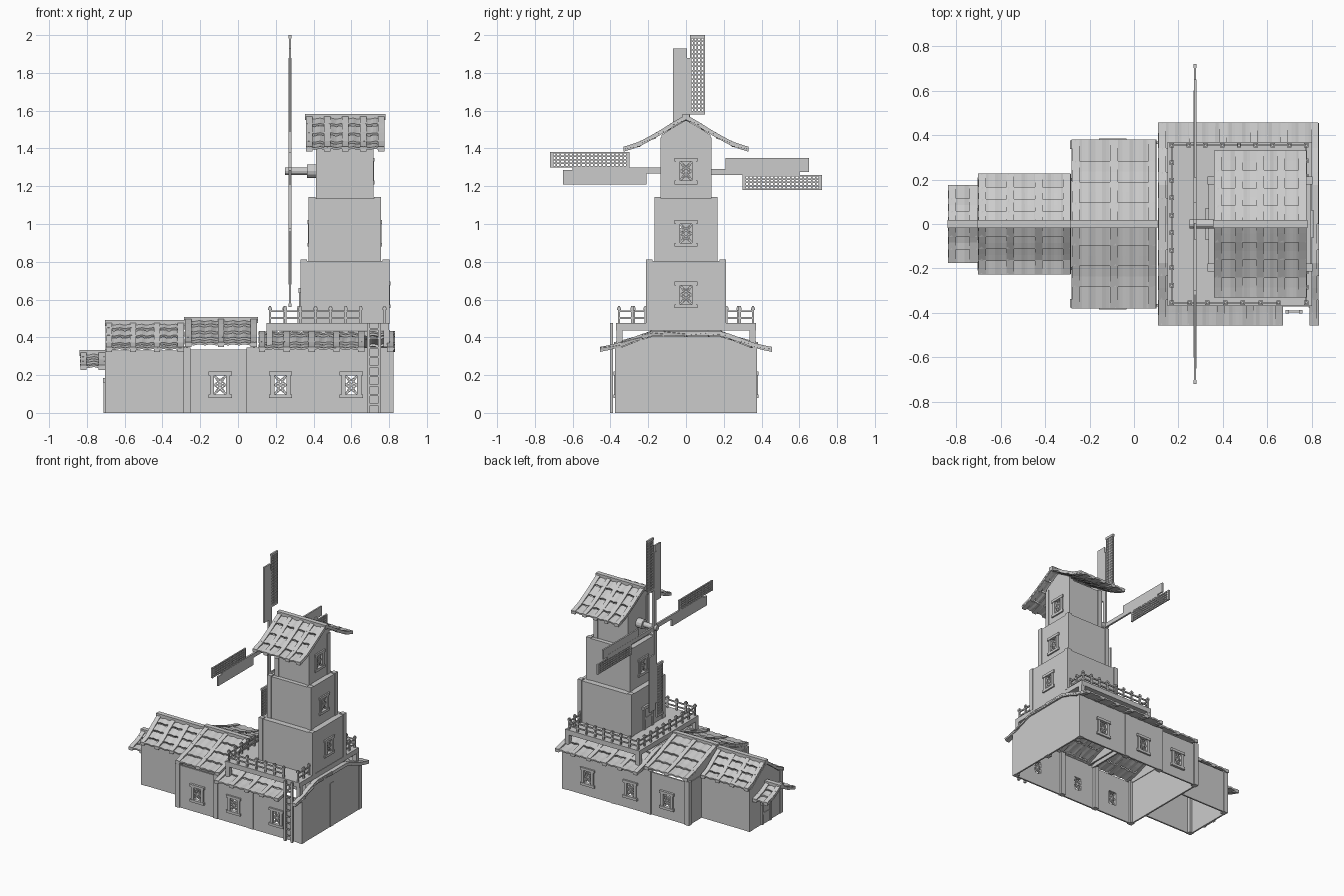
import bpy, bmesh, math
from mathutils import Matrix, Vector

if "Cube" in bpy.data.objects:
    bpy.data.objects.remove(bpy.data.objects["Cube"])

grey = bpy.data.materials.new("plain grey")
grey.use_nodes = True
COLOR = (0.6, 0.6, 0.6, 1)
grey.diffuse_color = COLOR
grey.node_tree.nodes["Principled BSDF"].inputs["Base Color"].default_value = COLOR


def finish(name, bm):
    bmesh.ops.recalc_face_normals(bm, faces=bm.faces)
    me = bpy.data.meshes.new(name)
    bm.to_mesh(me)
    bm.free()
    me.materials.append(grey)
    return place(name, me)


def place(name, me, loc=(0, 0, 0), rot=(0, 0, 0)):
    ob = bpy.data.objects.new(name, me)
    ob.location, ob.rotation_euler = loc, rot
    bpy.context.collection.objects.link(ob)
    return ob


def box(bm, x0, x1, y0, y1, z0, z1, turn=0):
    m = (Matrix.Translation(((x0 + x1) / 2, (y0 + y1) / 2, (z0 + z1) / 2))
         @ Matrix.Rotation(turn, 4, 'Y') @ Matrix.Diagonal((x1 - x0, y1 - y0, z1 - z0, 1)))
    bmesh.ops.create_cube(bm, size=1, matrix=m)


def boxes(name, items):
    bm = bmesh.new()
    for b in items:
        box(bm, *b)
    return finish(name, bm)


# Wall sheet with window openings; axis is the direction it faces
HW, HH, T = 0.033, 0.052, 0.006


def wall(name, axis, pos, a0, a1, z0, z1, holes=()):
    spans, a = [], a0
    for c, zc in holes:
        spans += [(a, c - HW, z0, z1), (c - HW, c + HW, z0, zc - HH), (c - HW, c + HW, zc + HH, z1)]
        a = c + HW
    spans.append((a, a1, z0, z1))
    if axis == 'x':
        boxes(name, [(pos - T, pos + T, p, q, r, s) for p, q, r, s in spans])
    else:
        boxes(name, [(p, q, pos - T, pos + T, r, s) for p, q, r, s in spans])


def extrude_x(bm, pts, x0, x1):
    face = bm.faces.new([bm.verts.new((x0, y, z)) for y, z in pts])
    new = bmesh.ops.extrude_face_region(bm, geom=[face])["geom"]
    bmesh.ops.translate(bm, vec=(x1 - x0, 0, 0), verts=[v for v in new if isinstance(v, bmesh.types.BMVert)])


def gable(name, x, prof, base, half):
    inner = [(y, z - 0.015) for y, z in prof if y < half]
    (ya, za), (yb, zb) = [(p, q) for p, q in zip(prof, prof[1:]) if p[0] < half <= q[0]][0]
    edge = za + (zb - za) * (half - ya) / (yb - ya) - 0.015
    side = inner + [(half, max(edge, base + 0.004)), (half, base)]
    pts = [(-y, z) for y, z in reversed(side) if y > 0] + [p for p in side]
    bm = bmesh.new()
    extrude_x(bm, pts, x - T, x + T)
    finish(name, bm)


# Roof slope: overlapping wavy tile rows with raised battens
def slope(name, x0, x1, prof, rows, sign, battens):
    lens = [0]
    for p, q in zip(prof, prof[1:]):
        lens.append(lens[-1] + math.dist(p, q))

    def at(t):
        d = t * lens[-1]
        for i in range(len(prof) - 1):
            if d <= lens[i + 1] + 1e-6:
                return Vector(prof[i]).lerp(Vector(prof[i + 1]), (d - lens[i]) / (lens[i + 1] - lens[i]))

    n = max(2, round((x1 - x0) / 0.015))
    bm = bmesh.new()
    for r in range(rows):
        grid = []
        for j in range(3):
            y, z = at((r + j / 2) / rows)
            z += 0.006 * j - 0.006
            grid.append([bm.verts.new((x0 + (x1 - x0) * i / n, sign * y,
                                       z + 0.003 * math.sin(i * 1.6))) for i in range(n + 1)])
        for a, b in zip(grid, grid[1:]):
            for i in range(n):
                bm.faces.new((a[i], a[i + 1], b[i + 1], b[i]))
    tiles = finish(name + "_tiles", bm)
    mod = tiles.modifiers.new("thickness", 'SOLIDIFY')
    mod.thickness, mod.offset = 0.012, 0

    bm = bmesh.new()
    line = [at(i / 8) for i in range(9)]
    pts = [(sign * y, z + 0.014) for y, z in line] + [(sign * y, z - 0.012) for y, z in reversed(line)]
    for i in range(battens):
        c = x0 + 0.017 + (x1 - x0 - 0.034) * i / max(1, battens - 1)
        extrude_x(bm, pts, c - 0.017, c + 0.017)
    finish(name + "_battens", bm)


def roof(name, x0, x1, prof, rows, battens, ridge=True):
    for side, sign in (("front", -1), ("back", 1)):
        slope(f"{name}_{side}", x0, x1, prof, rows, sign, battens)
    if ridge:
        z = prof[0][1]
        boxes(name + "_ridge", [(x0 - 0.005, x1 + 0.005, -0.018, 0.018, z - 0.015, z + 0.018)])


# Roof profiles from ridge to eave
TOWER = [(0, 1.565), (0.07, 1.525), (0.14, 1.48), (0.25, 1.42), (0.33, 1.395)]
MAIN = [(0, 0.42), (0.18, 0.42), (0.26, 0.395), (0.36, 0.355), (0.455, 0.335)]
MIDDLE = [(0, 0.49), (0.1, 0.455), (0.25, 0.395), (0.38, 0.36)]
END = [(0, 0.475), (0.08, 0.42), (0.16, 0.36), (0.225, 0.335)]
PORCH = [(0, 0.315), (0.08, 0.27), (0.175, 0.24)]

roof("tower_roof", 0.36, 0.775, TOWER, 4, 5)
roof("middle_roof", -0.28, 0.10, MIDDLE, 4, 3)
roof("end_roof", -0.70, -0.285, END, 4, 4)
roof("porch_roof", -0.835, -0.705, PORCH, 3, 2)
slope("main_roof_back", 0.11, 0.83, MAIN, 4, 1, 6)
slope("main_roof_front", 0.11, 0.67, MAIN, 4, -1, 5)
slope("main_roof_verge", 0.79, 0.83, MAIN, 4, -1, 1)

# House walls and gables
WZ = 0.148
for side, s in (("front", -1), ("back", 1)):
    wall(f"main_wall_{side}", 'y', s * 0.365, 0.07, 0.82, 0, 0.345, [(0.225, WZ), (0.60, WZ)])
    wall(f"middle_wall_{side}", 'y', s * 0.36, -0.28, 0.07, 0, 0.335, [(-0.095, WZ)])
    wall(f"end_wall_{side}", 'y', s * 0.2, -0.70, -0.28, 0, 0.33)
wall("main_wall_right", 'x', 0.815, -0.365, 0.365, 0, 0.345)
wall("middle_wall_left", 'x', -0.275, -0.36, 0.36, 0, 0.335)
wall("end_wall_left", 'x', -0.695, -0.2, 0.2, 0, 0.33)
gable("main_gable_right", 0.815, MAIN, 0.34, 0.365)
gable("main_gable_left", 0.12, MAIN, 0.34, 0.365)
gable("middle_gable_left", -0.27, MIDDLE, 0.33, 0.36)
gable("middle_gable_right", 0.085, MIDDLE, 0.33, 0.36)
gable("end_gable", -0.695, END, 0.325, 0.2)


def posts(name, places, z0, z1, h=0.019):
    boxes(name, [(x - h, x + h, y - h, y + h, z0, z1) for x, y in places])


posts("house_posts", [(x, s * 0.357) for x in (-0.27, 0.065, 0.375, 0.805) for s in (-1, 1)], 0, 0.345)
posts("end_house_posts", [(-0.685, -0.19), (-0.685, 0.19)], 0, 0.335)
posts("gable_post", [(0.805, 0)], 0, 0.345)

# Tower storeys: x range, half depth, height range, window heights on right and left
STAGES = [(0.335, 0.797, 0.208, 0.47, 0.805, 0.625, None),
          (0.378, 0.752, 0.163, 0.80, 1.135, 0.95, 0.95),
          (0.418, 0.712, 0.13, 1.13, 1.45, 1.28, None)]
for i, (x0, x1, h, z0, z1, wr, wl) in enumerate(STAGES):
    n = f"tower_storey_{i + 1}"
    wall(n + "_front", 'y', -h + T, x0, x1, z0, z1)
    wall(n + "_back", 'y', h - T, x0, x1, z0, z1)
    wall(n + "_right", 'x', x1 - T, -h, h, z0, z1, [(0, wr)])
    wall(n + "_left", 'x', x0 + T, -h, h, z0, z1, [(0, wl)] if wl else ())
    posts(n + "_posts", [(x, y) for x in (x0 + 0.013, x1 - 0.013) for y in (0.013 - h, h - 0.013)],
          z0, z1 + 0.007, 0.018)
    if i < 2:
        boxes(n + "_cap", [(x0, x1, -h, h, z1 - 0.012, z1)])
gable("tower_gable_right", 0.706, TOWER, 1.44, 0.13)
gable("tower_gable_left", 0.424, TOWER, 1.44, 0.13)

# Lattice window, built once facing the front
bm = bmesh.new()
for s in (-1, 1):
    box(bm, s * 0.042 - 0.011, s * 0.042 + 0.011, -0.013, 0.008, -0.055, 0.055)
    box(bm, -0.062, 0.062, -0.017, 0.008, s * 0.06 - 0.01, s * 0.06 + 0.01)
    box(bm, -0.004, 0.004, -0.004, 0.004, -0.06, 0.06, s * 0.56)
    for c in (-0.026, 0.026):
        box(bm, -0.003, 0.003, -0.004, 0.004, c - 0.04, c + 0.04, s * 0.9)
box(bm, -0.033, 0.033, -0.004, 0.004, -0.004, 0.004)
window = finish("window_front_1", bm)
window.location = (-0.095, -0.367, WZ)
for i, x in enumerate((0.225, 0.60)):
    place(f"window_front_{i + 2}", window.data, (x, -0.367, WZ))
for i, x in enumerate((-0.095, 0.225, 0.60)):
    place(f"window_back_{i + 1}", window.data, (x, 0.367, WZ), (0, 0, math.pi))
for i, (x0, x1, h, z0, z1, wr, wl) in enumerate(STAGES):
    place(f"tower_window_right_{i + 1}", window.data, (x1 - T, 0, wr), (0, 0, math.pi / 2))
    if wl:
        place("tower_window_left", window.data, (x0 + T, 0, wl), (0, 0, -math.pi / 2))

# Doors
door = boxes("tower_door", [(-0.04, 0.04, -0.008, 0.008, 0, 0.165), (-0.06, -0.038, -0.014, 0.008, 0, 0.165),
                            (0.038, 0.06, -0.014, 0.008, 0, 0.165), (-0.07, 0.07, -0.018, 0.008, 0.16, 0.185),
                            (-0.04, 0.04, -0.012, 0, 0.075, 0.09)])
door.location, door.rotation_euler = (0.338, 0, 0.475), (0, 0, -math.pi / 2)
place("house_door", door.data, (-0.698, 0, 0), (0, 0, -math.pi / 2))

# Deck with supports
boxes("deck", [(0.15, 0.80, -0.37, 0.37, 0.437, 0.475)])
posts("deck_supports", [(x, y) for x in (0.167, 0.785) for y in (-0.353, 0.353)], 0.35, 0.44, 0.016)

# Railing
rail = []


def fence(x0, y0, x1, y1):
    n = max(1, round(math.dist((x0, y0), (x1, y1)) / 0.078))
    for z in (0.503, 0.538):
        rail.append((min(x0, x1) - 0.004, max(x0, x1) + 0.004, min(y0, y1) - 0.004,
                     max(y0, y1) + 0.004, z - 0.005, z + 0.005))
    for i in range(n + 1):
        x, y = x0 + (x1 - x0) * i / n, y0 + (y1 - y0) * i / n
        rail.append((x - 0.006, x + 0.006, y - 0.006, y + 0.006, 0.47, 0.565))
        rail.append((x - 0.01, x + 0.01, y - 0.01, y + 0.01, 0.545, 0.558))


fence(0.17, -0.355, 0.65, -0.355)
fence(0.17, 0.355, 0.775, 0.355)
fence(0.17, -0.355, 0.17, 0.355)
fence(0.775, 0.215, 0.775, 0.355)
fence(0.775, -0.355, 0.775, -0.215)
boxes("railing", rail)

# Ladder
boxes("ladder", [(x - 0.008, x + 0.008, -0.402, -0.386, 0, 0.475) for x in (0.69, 0.75)]
      + [(0.69, 0.75, -0.398, -0.39, z / 100, z / 100 + 0.01) for z in range(4, 47, 5)])

# Sails: solid board and lattice panel on each arm
HUB = (0.275, 0, 1.28)
parts = [(-0.007, 0.007, -0.012, 0.02, 0, 0.6), (-0.006, 0.006, -0.07, 0.005, 0.21, 0.65),
         (-0.007, 0.007, 0.02, 0.10, 0.30, 0.318), (-0.007, 0.007, 0.02, 0.10, 0.702, 0.72)]
parts += [(-0.005, 0.005, y - 0.004, y + 0.004, 0.30, 0.72) for y in (0.024, 0.042, 0.06, 0.078, 0.096)]
parts += [(-0.005, 0.005, 0.02, 0.10, r - 0.004, r + 0.004) for r in [0.31 + 0.0222 * i for i in range(19)]]
sail = boxes("sail_1", parts)
sail.location = HUB
for k in range(1, 4):
    place(f"sail_{k + 1}", sail.data, HUB, (k * math.pi / 2, 0, 0))


# Axle
def rod(name, x0, x1, radius):
    bm = bmesh.new()
    m = Matrix.Translation(((x0 + x1) / 2, 0, HUB[2])) @ Matrix.Rotation(math.pi / 2, 4, 'Y')
    bmesh.ops.create_cone(bm, cap_ends=True, segments=12, radius1=radius, radius2=radius, depth=x1 - x0, matrix=m)
    finish(name, bm)


rod("axle", 0.25, 0.42, 0.02)
rod("axle_collar", 0.365, 0.42, 0.036)
